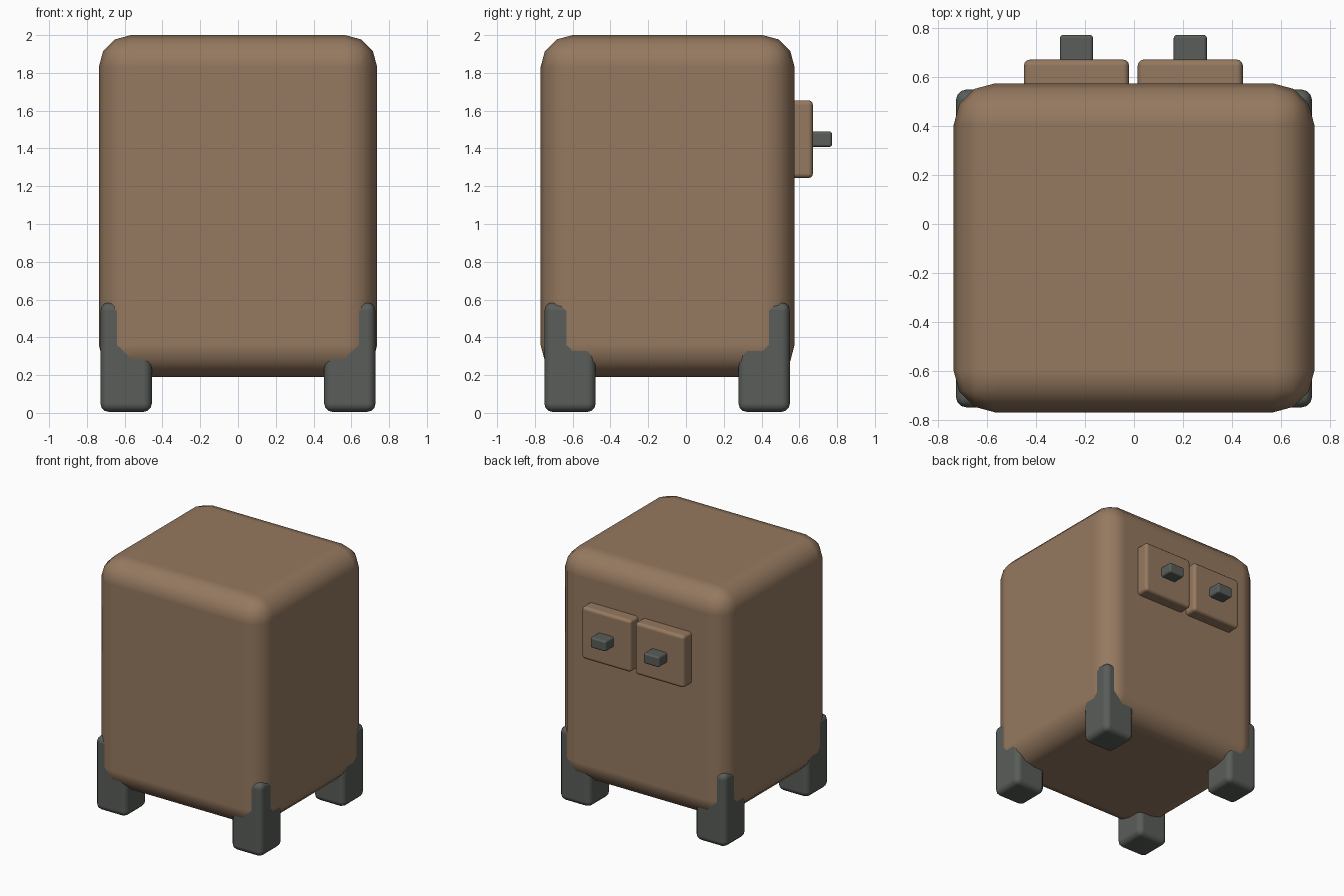
import bpy
from mathutils import Vector

if "Cube" in bpy.data.objects:
    bpy.data.objects.remove(bpy.data.objects["Cube"], do_unlink=True)


def make_material(name, rgb):
    mat = bpy.data.materials.new(name)
    mat.use_nodes = True
    color = (*rgb, 1.0)
    mat.diffuse_color = color
    bsdf = mat.node_tree.nodes["Principled BSDF"]
    bsdf.inputs["Base Color"].default_value = color
    bsdf.inputs["Roughness"].default_value = 0.8
    return mat


brown = make_material("warm brown", (0.30, 0.19, 0.115))
grey = make_material("dark grey", (0.10, 0.11, 0.10))


def rounded_box(name, low, high, radius, mat):
    """Box between two corners, with softly rounded edges."""
    low, high = Vector(low), Vector(high)
    bpy.ops.mesh.primitive_cube_add(size=1, location=(low + high) / 2)
    obj = bpy.context.object
    obj.name = name
    obj.scale = high - low
    bpy.ops.object.transform_apply(location=False, rotation=False, scale=True)
    obj.data.materials.append(mat)
    bpy.ops.object.shade_smooth()
    bevel = obj.modifiers.new("Rounded edges", 'BEVEL')
    bevel.width = radius
    bevel.segments = 3
    bevel.harden_normals = True
    return obj


# Cabinet body
rounded_box("body", (-0.737, -0.77, 0.19), (0.737, 0.575, 2.0), 0.17, brown)

# Corner legs, poking out of the rounded corners
for side, x in (("left", 0.592), ("right", -0.592)):
    for end, y in (("front", -0.614), ("back", 0.414)):
        rounded_box(f"{end}_{side}_leg", (x - 0.136, y - 0.136, 0.005),
                    (x + 0.136, y + 0.136, 0.585), 0.045, grey)

# Two small drawers on the back, each with a knob
for side, x in (("left", 0.23), ("right", -0.235)):
    rounded_box(f"{side}_drawer", (x - 0.215, 0.48, 1.243),
                (x + 0.215, 0.672, 1.655), 0.025, brown)
    rounded_box(f"{side}_knob", (x - 0.068, 0.62, 1.408),
                (x + 0.068, 0.773, 1.49), 0.014, grey)
